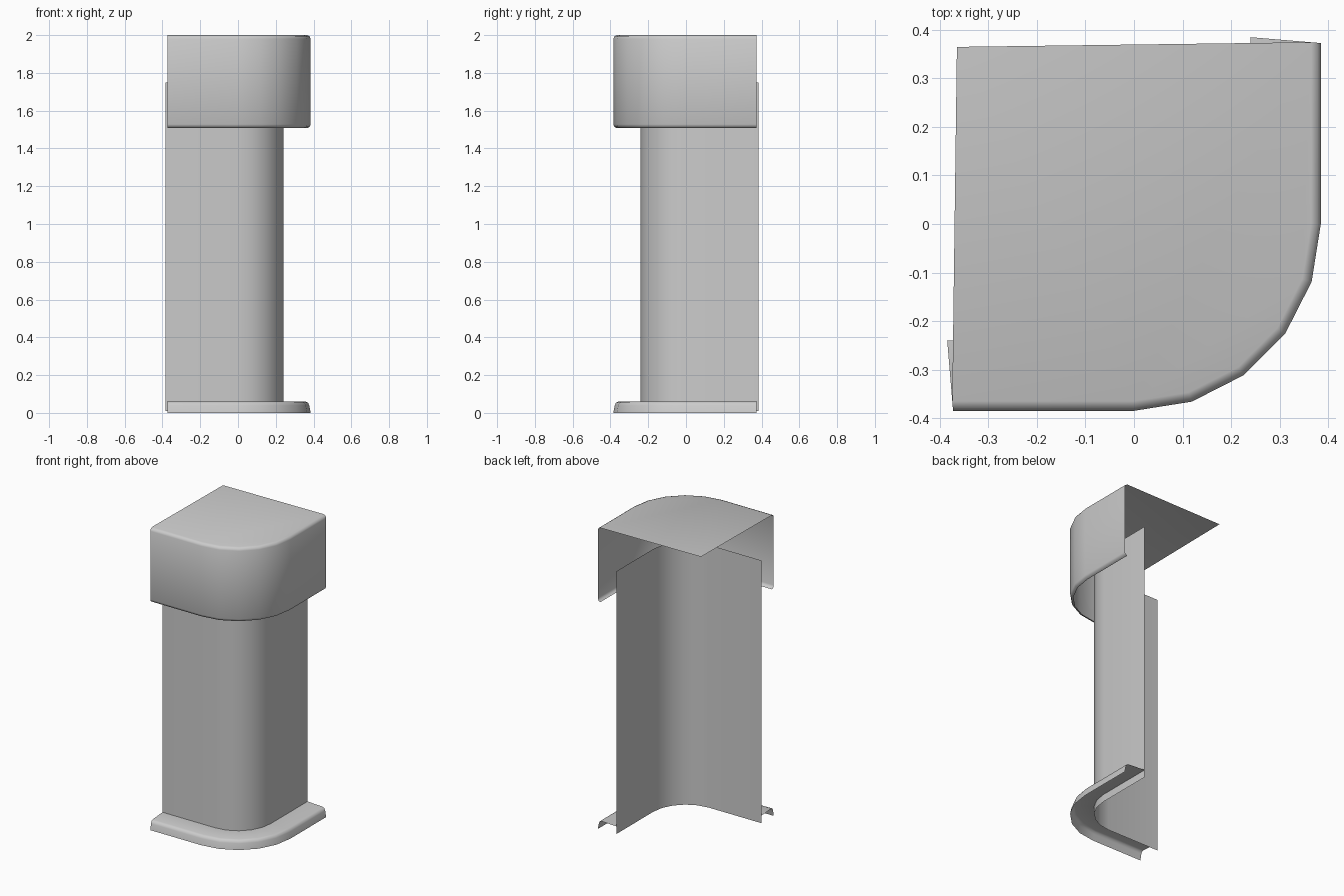
import bpy, bmesh, math

if "Cube" in bpy.data.objects:
    bpy.data.objects.remove(bpy.data.objects["Cube"])


def outline(r):
    """Open L-shaped path: front wall, rounded corner, right wall."""
    end = 0.385 - (r - 0.24) * 0.083
    pts = [(-end, -r)]
    for i in range(6):
        a = math.radians(-90 + 18 * i)
        pts.append((r * math.cos(a), r * math.sin(a)))
    pts.append((r, end))
    return pts


def sheet(name, profile, lid_corner=None):
    """Loft a (radius, height) profile along the path; optionally close the top."""
    bm = bmesh.new()
    rows = [[bm.verts.new((x, y, z)) for x, y in outline(r)] for r, z in profile]
    for low, high in zip(rows, rows[1:]):
        for i in range(len(low) - 1):
            bm.faces.new((low[i], low[i + 1], high[i + 1], high[i]))
    if lid_corner:
        bm.faces.new(rows[-1] + [bm.verts.new(lid_corner)])
    mesh = bpy.data.meshes.new(name)
    bm.to_mesh(mesh)
    bm.free()
    obj = bpy.data.objects.new(name, mesh)
    bpy.context.collection.objects.link(obj)
    bpy.ops.object.select_all(action='DESELECT')
    obj.select_set(True)
    bpy.context.view_layer.objects.active = obj
    bpy.ops.object.shade_smooth_by_angle(angle=math.radians(50))
    return obj


# Thin corner post, open at the back and left
sheet("shaft", [(0.24, 0.01), (0.24, 0.06), (0.24, 1.75)])

# Low skirting with a rounded top edge, hollow underneath
sheet("base_trim", [(0.385, 0), (0.377, 0.04), (0.371, 0.054), (0.357, 0.06), (0.24, 0.06)])

# Overhanging cap with curled lower lip and flat lid
sheet("cap", [(0.365, 1.508), (0.379, 1.513), (0.385, 1.528),
              (0.385, 1.98), (0.379, 1.994), (0.365, 2.0)],
      lid_corner=(-0.365, 0.365, 2.0))
